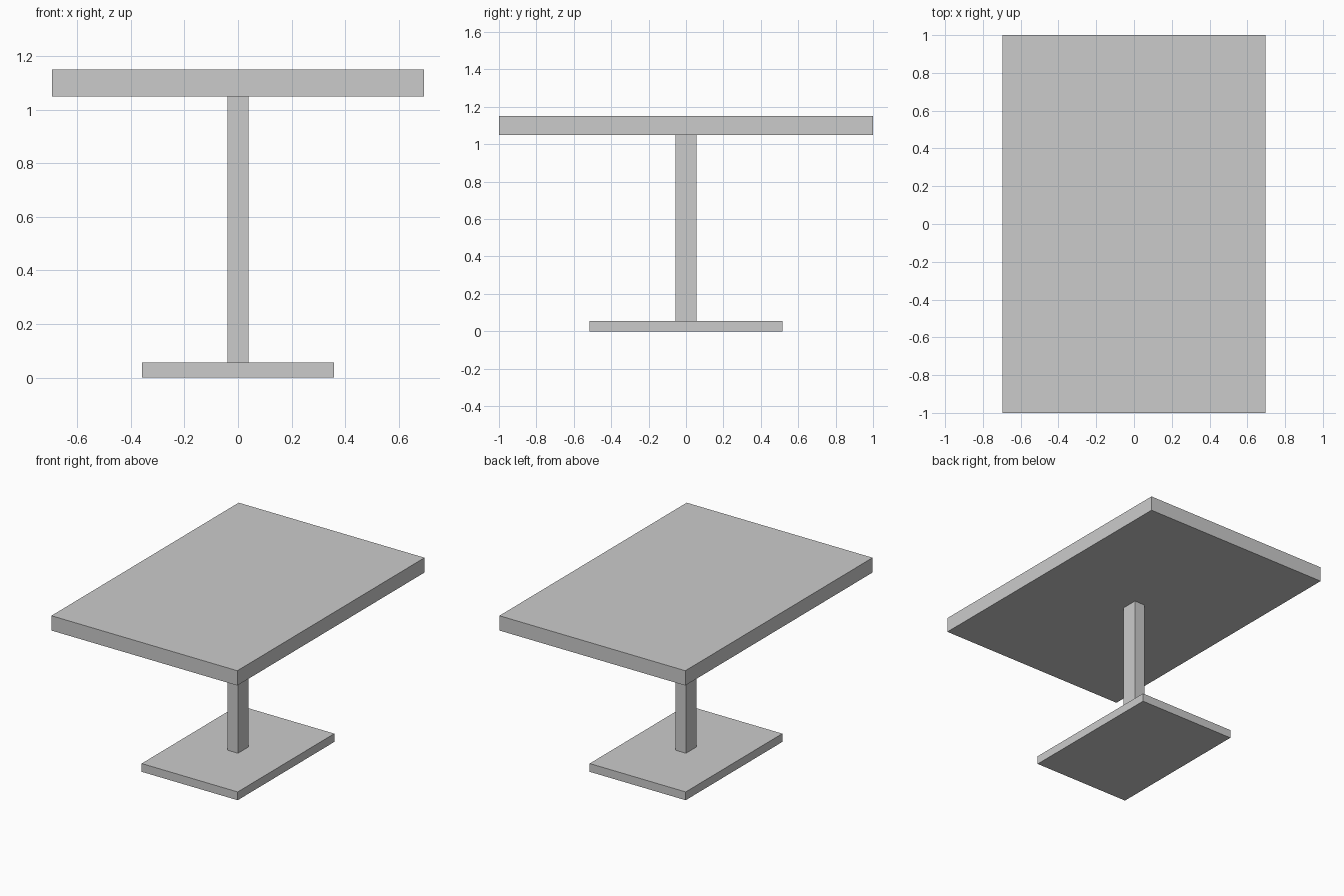
import bpy

if "Cube" in bpy.data.objects:
    bpy.data.objects.remove(bpy.data.objects["Cube"])


def box(name, half_x, half_y, z0, z1):
    """Axis-aligned box centred on the z axis, spanning z0 to z1."""
    bpy.ops.mesh.primitive_cube_add(size=1, location=(0, 0, (z0 + z1) / 2))
    obj = bpy.context.object
    obj.name = name
    obj.scale = (half_x * 2, half_y * 2, z1 - z0)
    bpy.ops.object.transform_apply(location=False, rotation=False, scale=True)
    return obj


# Floor plate, central post and slab top
box("base_plate", 0.359, 0.516, 0.0, 0.056)
box("pedestal_post", 0.039, 0.056, 0.056, 1.05)
box("table_top", 0.695, 1.0, 1.05, 1.15)
